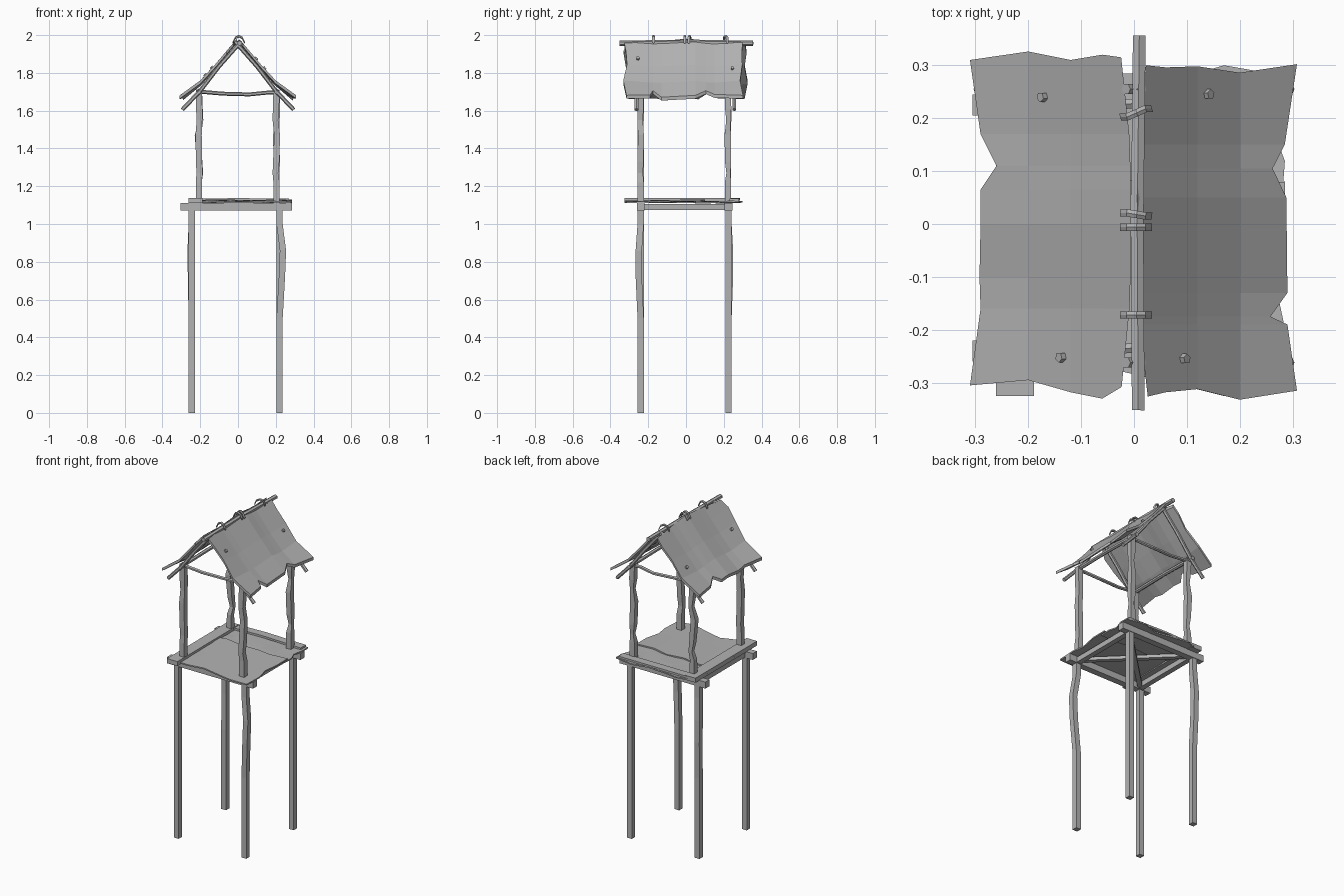
import bpy, bmesh, math
from mathutils import Vector

cube = bpy.data.objects.get("Cube")
if cube:
    bpy.data.objects.remove(cube, do_unlink=True)

grey = bpy.data.materials.new("weathered_grey")
grey.use_nodes = True
TONE = (0.45, 0.45, 0.45, 1)
grey.diffuse_color = TONE
grey.node_tree.nodes["Principled BSDF"].inputs["Base Color"].default_value = TONE


def finish(name, bm):
    bmesh.ops.recalc_face_normals(bm, faces=bm.faces)
    mesh = bpy.data.meshes.new(name)
    bm.to_mesh(mesh)
    bm.free()
    mesh.materials.append(grey)
    ob = bpy.data.objects.new(name, mesh)
    bpy.context.collection.objects.link(ob)
    return ob


def beam(name, path, w, h=None, sides=4, scales=None):
    """Sweep a polygon of half width w and half height h along a path."""
    h = h or w
    pts = [Vector(p) for p in path]
    axis = (pts[-1] - pts[0]).normalized()
    ref = Vector((0, 1, 0)) if abs(axis.z) > 0.9 else Vector((0, 0, 1))
    side = axis.cross(ref).normalized()
    up = side.cross(axis)
    k = 1 / math.cos(math.pi / sides)
    bm = bmesh.new()
    rings = []
    for i, p in enumerate(pts):
        s = scales[i] if scales else 1
        ring = []
        for n in range(sides):
            a = 2 * math.pi * (n + 0.5) / sides
            ring.append(bm.verts.new(p + (side * math.cos(a) * w + up * math.sin(a) * h) * k * s))
        rings.append(ring)
    for a, b in zip(rings, rings[1:]):
        for n in range(sides):
            m = (n + 1) % sides
            bm.faces.new((a[n], a[m], b[m], b[n]))
    bm.faces.new(rings[0])
    bm.faces.new(rings[-1])
    return finish(name, bm)


def sheet(name, rows, thickness):
    """Thin slab through a grid of points, thickened downwards."""
    bm = bmesh.new()
    top = [[bm.verts.new(p) for p in r] for r in rows]
    low = [[bm.verts.new((p[0], p[1], p[2] - thickness)) for p in r] for r in rows]
    nr, nc = len(rows), len(rows[0])
    for g in (top, low):
        for i in range(nr - 1):
            for j in range(nc - 1):
                bm.faces.new((g[i][j], g[i][j + 1], g[i + 1][j + 1], g[i + 1][j]))
    rim = [(0, j) for j in range(nc)] + [(i, nc - 1) for i in range(1, nr)]
    rim += [(nr - 1, j) for j in range(nc - 2, -1, -1)] + [(i, 0) for i in range(nr - 2, 0, -1)]
    for (a, b), (c, d) in zip(rim, rim[1:] + rim[:1]):
        bm.faces.new((top[a][b], top[c][d], low[c][d], low[a][b]))
    return finish(name, bm)


def lerp(table, x):
    for (x0, v0), (x1, v1) in zip(table, table[1:]):
        if x <= x1:
            return v0 + (v1 - v0) * (x - x0) / (x1 - x0)
    return table[-1][1]


# Four long legs, two of them crooked near the top
for name, x, y, bx, by in (("front_right", -.245, -.24, 0, 0), ("front_left", .22, -.24, .018, -.01),
                           ("back_right", -.245, .225, -.006, .008), ("back_left", .22, .225, 0, 0)):
    beam(name + "_leg", [(x, y, 0), (x, y, .5), (x + bx * .7, y + by, .72),
                         (x + bx, y + by, .86), (x, y, 1.0), (x, y, 1.09)], .0165)

# Cross beams, side beams and diagonal braces under the floor
for name, y in (("front", -.24), ("back", .225)):
    beam(name + "_cross_beam", [(-.305, y, 1.092), (.285, y, 1.092)], .02)
for name, x in (("right", -.235), ("left", .22)):
    beam(name + "_side_beam", [(x, -.24, 1.09), (x, .24, 1.09)], .016)
beam("brace_a", [(-.23, -.22, 1.087), (.21, .21, 1.087)], .014, .01)
beam("brace_b", [(.21, -.22, 1.097), (-.23, .21, 1.097)], .014, .01)

# Floor of two overlapping ragged sheets
XS = [-.25, -.14, -.04, .07, .17, .28]
FRONT = [-.29, -.30, -.275, -.3, -.325, -.315]
SEAM = [.06, .07, .05, .06, .04, .05]
BACK = [.27, .3, .285, .27, .3, .28]


def floor_sheet(name, near, far, z, tilt):
    rows = []
    for t in (0, .3, .5, .75, 1):
        edge = .012 * math.sin(t * 9)
        rows.append([(x + (edge if i in (0, 5) else 0), n + (f - n) * t,
                      z + tilt * t + .003 * math.sin(i * 2 + t * 5))
                     for i, (x, n, f) in enumerate(zip(XS, near, far))])
    sheet(name, rows, .008)


floor_sheet("front_floor_sheet", FRONT, [s + .03 for s in SEAM], 1.121, .007)
floor_sheet("back_floor_sheet", SEAM, BACK, 1.119, .002)
beam("floor_edge_board", [(-.225, -.325, 1.124), (-.225, .28, 1.124)], .036, .014)
beam("back_edge_board", [(-.25, .255, 1.128), (0, .26, 1.131), (.27, .255, 1.128)], .025, .006)

# Upper posts with worn waists
Z = [1.1, 1.22, 1.27, 1.33, 1.47, 1.55, 1.61, 1.71]
for name, x, y, d, wear in (
        ("front_right", -.207, -.24, .003, [1, 1, .95, 1, 1, .9, 1, 1]),
        ("front_left", .204, -.24, -.006, [1, 1, .9, 1, .95, .9, 1, 1]),
        ("back_right", -.207, .222, .011, [1, .9, .7, .9, 1, .75, .9, 1]),
        ("back_left", .204, .222, .005, [1, 1, .65, 1, 1, .7, 1, 1])):
    bend = [0, 0, 1, .3, -.5, 1, .5, 0]
    beam(name + "_post", [(x + d * b, y + d * b * .5, z) for z, b in zip(Z, bend)],
         .0165, scales=wear)

# Tie poles and wall plates at the post tops
for name, y in (("front", -.24), ("back", .222)):
    beam(name + "_tie_pole", [(-.22, y, 1.702), (-.08, y, 1.69), (.06, y + .01, 1.686),
                              (.16, y, 1.696), (.22, y, 1.694)], .009, sides=6)
for name, x in (("right", -.207), ("left", .204)):
    beam(name + "_wall_plate", [(x, -.27, 1.7), (x, 0, 1.705), (x, .27, 1.7)], .01, sides=6)

# Rafters and ridge pole
for side, s in (("left", 1), ("right", -1)):
    for end, y in (("front", -.262), ("back", .255)):
        beam(f"{end}_{side}_rafter", [(-.015 * s, y, 1.965), (.1 * s, y, 1.835),
                                      (.2 * s, y, 1.705), (.295 * s, y, 1.605)], .0095, sides=6)
beam("ridge_pole", [(.008, -.352, 1.957), (.006, 0, 1.962), (.01, .356, 1.957)], .012, sides=6)

# Ragged roof slopes that flare towards the eaves
PROFILE = [(0, 1.988), (.06, 1.917), (.12, 1.846), (.2, 1.76), (.31, 1.68)]
LEFT_EAVE = [(-.32, .308), (-.19, .29), (-.175, .258), (-.13, .29), (.05, .288),
             (.105, .262), (.15, .285), (.3, .308)]
RIGHT_EAVE = [(-.305, .31), (-.16, .29), (-.1, .292), (0, .29), (.065, .29),
              (.11, .26), (.17, .29), (.31, .31)]


def roof_height(x, y):
    return lerp(PROFILE, abs(x)) + .006 * math.cos(y * 20) - .006


def roof(name, s, eave, front, back):
    rows = []
    for k, (y, ex) in enumerate(eave):
        ridge = .006 + .02 * (abs(y) / .32) ** 3
        row = []
        for j, x in enumerate((ridge, .06, .12, .2, ex)):
            yy = front[j] if k == 0 else back[j] if k == len(eave) - 1 else y
            row.append((x * s, yy, roof_height(x, yy) - (.012 if j == 4 and -.14 < y < .07 else 0)))
        rows.append(row)
    sheet(name, rows, .018)


roof("left_roof_slope", 1, LEFT_EAVE, [-.326, -.318, -.312, -.332, -.315], [.3, .296, .298, .286, .302])
roof("right_roof_slope", -1, RIGHT_EAVE, [-.308, -.33, -.318, -.295, -.305], [.315, .32, .31, .326, .31])

# Staples bent over the ridge
for i, (y, skew) in enumerate(((.21, .008), (.018, -.003), (-.006, 0), (-.172, 0))):
    beam(f"ridge_staple_{i + 1}", [(-.026, y - skew, 1.962), (-.014, y - skew, 1.986), (.005, y, 1.994),
                                   (.022, y + skew, 1.986), (.034, y + skew, 1.962)], .007, .006, sides=6)

# Nail heads in the roof
for i, (x, y) in enumerate(((-.17, .24), (.138, .245), (-.135, -.252), (.093, -.255))):
    z = roof_height(x, y)
    out = Vector((math.copysign(.75, x), 0, .66)) * .01
    p = Vector((x, y, z))
    beam(f"roof_nail_{i + 1}", [p - out, p + out], .008, sides=5)
